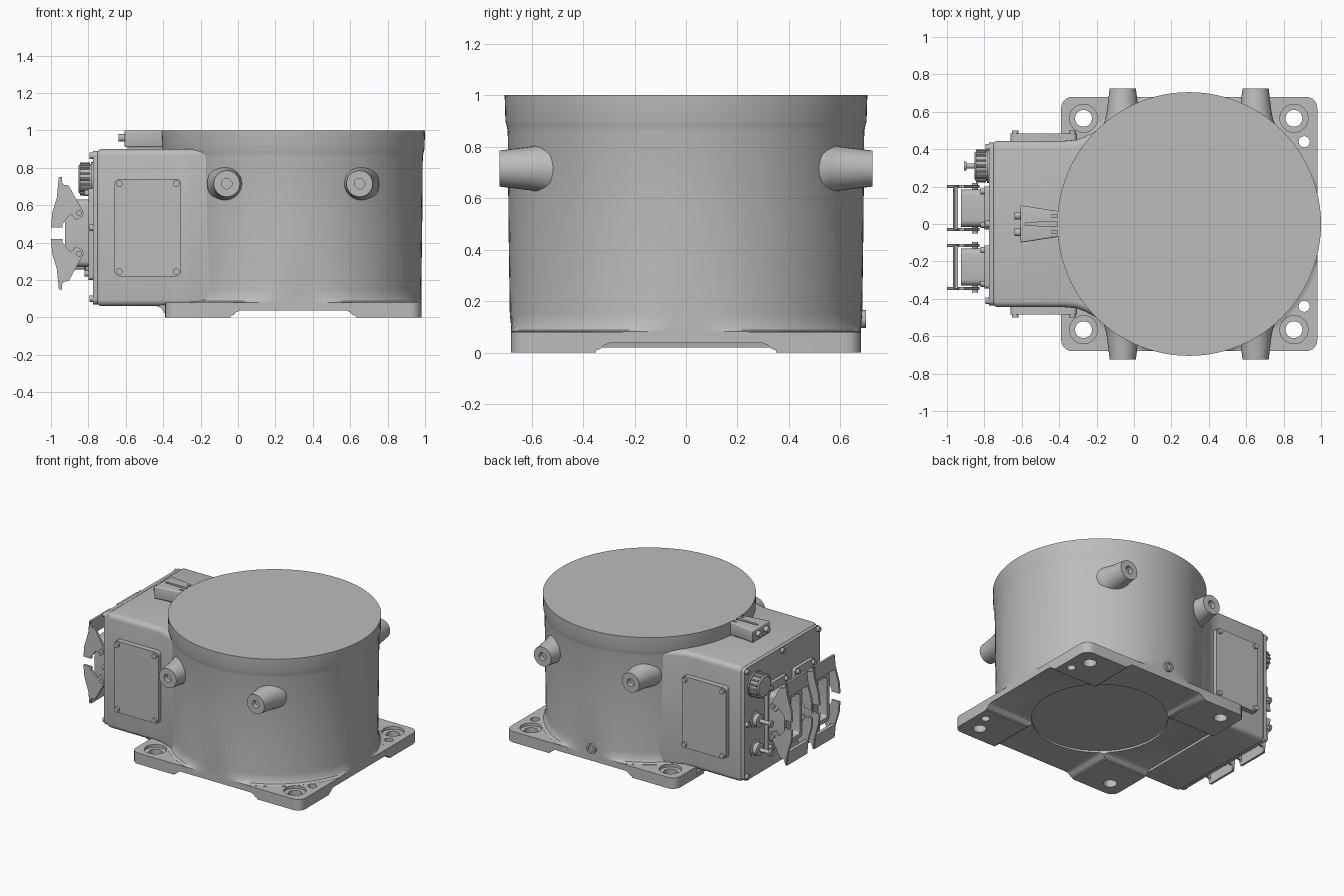
import bpy, bmesh, math
from mathutils import Vector, Matrix

cube = bpy.data.objects.get("Cube")
if cube:
    bpy.data.objects.remove(cube)

grey = bpy.data.materials.new("Machine grey")
grey.use_nodes = True
grey.diffuse_color = (0.5, 0.5, 0.5, 1)
grey.node_tree.nodes["Principled BSDF"].inputs["Base Color"].default_value = (0.5, 0.5, 0.5, 1)


def finish(name, bm, bevel=0, cutters=(), segments=3):
    """Turn a bmesh into an object, bevel it, cut it and shade it."""
    bmesh.ops.recalc_face_normals(bm, faces=bm.faces)
    mesh = bpy.data.meshes.new(name)
    bm.to_mesh(mesh)
    bm.free()
    mesh.materials.append(grey)
    obj = bpy.data.objects.new(name, mesh)
    bpy.context.collection.objects.link(obj)
    bpy.ops.object.select_all(action='DESELECT')
    obj.select_set(True)
    bpy.context.view_layer.objects.active = obj
    if bevel:
        mod = obj.modifiers.new("Bevel", 'BEVEL')
        mod.width, mod.segments = bevel, segments
        mod.limit_method, mod.angle_limit = 'ANGLE', math.radians(50)
        bpy.ops.object.modifier_apply(modifier=mod.name)
    for cutter in cutters:
        mod = obj.modifiers.new("Cut", 'BOOLEAN')
        mod.operation, mod.solver, mod.object = 'DIFFERENCE', 'EXACT', cutter
        bpy.ops.object.modifier_apply(modifier=mod.name)
        bpy.data.objects.remove(cutter)
    bpy.ops.object.shade_smooth_by_angle(angle=math.radians(32))
    return obj


def prism(name, outline, axis, lo, hi, **kw):
    """Extrude a closed outline along x, y or z."""
    place = {'x': lambda a, b, h: (h, a, b),
             'y': lambda a, b, h: (a, h, b),
             'z': lambda a, b, h: (a, b, h)}[axis]
    bm = bmesh.new()
    low = [bm.verts.new(place(a, b, lo)) for a, b in outline]
    high = [bm.verts.new(place(a, b, hi)) for a, b in outline]
    bm.faces.new(low)
    bm.faces.new(high)
    for i in range(len(low)):
        j = (i + 1) % len(low)
        bm.faces.new((low[i], low[j], high[j], high[i]))
    return finish(name, bm, **kw)


def rounded(a0, a1, b0, b1, r, n=5):
    """Outline of a rectangle with round corners."""
    points = []
    for k, (a, b) in enumerate([(a1 - r, b1 - r), (a0 + r, b1 - r),
                                (a0 + r, b0 + r), (a1 - r, b0 + r)]):
        for i in range(n + 1):
            t = (k + i / n) * math.pi / 2
            points.append((a + r * math.cos(t), b + r * math.sin(t)))
    return points


def lathe(name, profile, origin, direction=(0, 0, 1), sides=24, limit=None):
    """Spin (radius, height) pairs around an axis."""
    bm = bmesh.new()
    turn = Vector(direction).to_track_quat('Z', 'Y').to_matrix().to_4x4()
    frame = Matrix.Translation(origin) @ turn
    rings = []
    for r, h in profile:
        ring = []
        for i in range(sides if r else 1):
            t = 2 * math.pi * i / sides
            p = frame @ Vector((r * math.cos(t), r * math.sin(t), h))
            ring.append(bm.verts.new(limit(p) if limit else p))
        rings.append(ring)
    for p, q in zip(rings, rings[1:]):
        for i in range(sides):
            j = (i + 1) % sides
            loop = [p[i % len(p)], p[j % len(p)], q[j % len(q)], q[i % len(q)]]
            bm.faces.new(list(dict.fromkeys(loop)))
    return finish(name, bm)


def rod(name, r, length, origin, direction=(0, 0, 1), sides=16):
    return lathe(name, [(0, 0), (r, 0), (r, length), (0, length)], origin, direction, sides)


CX = 0.295          # drum axis
X0, X1, Y1 = -0.39, 0.98, 0.68   # base plate limits
LEFT = (-1, 0, 0)

# Base plate on four feet, with mounting holes and a round recess underneath
arch = [(0, -.02), (0, .008), (.018, .014), (.03, .028), (.05, .036)]


def gap(a0, a1):
    return [(a0 + a, z) for a, z in arch] + [(a1 - a, z) for a, z in reversed(arch)]


cuts = [prism("gap_cutter", gap(-.04, .63), 'y', -1, 1),
        prism("gap_cutter", gap(-.35, .35), 'x', -1, 1.2),
        rod("recess_cutter", .45, .1, (CX, 0, -.05), sides=64)]
for s in (-1, 1):
    for x in (-.27, .855):
        cuts.append(lathe("bolt_hole_cutter", [(0, -.1), (.045, -.1), (.045, .06),
                    (.075, .06), (.075, .2), (0, .2)], (x, s * .565, 0), sides=32))
    cuts.append(rod("pin_hole_cutter", .03, .4, (.91, s * .44, -.1)))
prism("base_plate", rounded(X0, X1, -Y1, Y1, .06), 'z', 0, .08, cutters=cuts)


# Drum, flaring into the plate at the bottom and into a rim at the top
def inside_plate(p):
    if p.z > .15:
        return p
    return Vector((min(max(p.x, X0), X1), min(max(p.y, -Y1), Y1), p.z))


lathe("drum", [(0, .055), (.72, .055), (.722, .081), (.70, .088), (.69, .105), (.685, .15),
               (.69, .5), (.693, .86), (.698, .885), (.702, .9), (.705, 1), (0, 1)],
      (CX, 0, 0), sides=96, limit=inside_plate)

# Terminal box blending into the drum
half = [(-.76, .445), (-.37, .445), (-.31, .45), (-.26, .468), (-.2, .5), (-.1, .54)]
prism("terminal_box", half + [(x, -y) for x, y in reversed(half)], 'z', .06, .9,
      bevel=.035, segments=4)
prism("box_foot_fillet", [(-.44, .062), (-.41, .05), (-.39, .02), (-.38, .07)], 'y', -.43, .43)
prism("end_panel", rounded(-.435, .435, .07, .89, .03), 'x', -.775, -.75)

# Panel screws
for y in (-.41, 0, .41):
    for z in (.1, .48, .865):
        if y or z != .48:
            rod("panel_screw", .018, .035, (-.76, y, z), LEFT, 12)

# Side covers with screws, and bosses with blind holes
boss = [(0, .4), (.105, .4), (.105, .53), (.093, .56), (.084, .61), (.07, .725),
        (.028, .725), (.028, .69), (0, .69)]
for s in (-1, 1):
    out = (0, s, 0)
    prism("side_cover", rounded(-.66, -.305, .22, .74, .025), 'y', s * .43, s * .483)
    for x in (-.635, -.33):
        for z in (.245, .715):
            rod("cover_screw", .018, .04, (x, s * .46, z), out, 12)
    for x in (-.06, .65):
        lathe("boss", boss, (x, 0, .715), out, 32)

# Drain plug at the back
lathe("drain_plug", [(0, 0), (.035, 0), (.035, .1), (.022, .1), (.022, .085), (0, .085)],
      (.28, .60, .13), (0, 1, 0))

# Slotted wedge bracket on top of the box
slots = [prism("slot_cutter", [(-.58, -.008), (-.3, -.014), (-.3, .014), (-.58, .008)],
               'z', .96, 1.1)]
for s in (-1, 1):
    slots.append(prism("notch_cutter", [(-.44, s * .05), (-.36, s * .05),
                                        (-.36, s * .035), (-.44, s * .035)], 'z', .93, 1.1))
prism("top_bracket", [(-.608, -.1), (-.4, -.068), (-.4, .068), (-.608, .1)],
      'z', .91, .999, bevel=.008, cutters=slots)
prism("bracket_foot", rounded(-.59, -.4, -.065, .065, .01), 'z', .88, .92)
for y in (-.045, .045):
    rod("bracket_bolt", .02, .04, (-.598, y, .96), LEFT, 12)

# Round sockets in a column on the end panel
lathe("large_socket", [(0, 0), (.09, 0), (.09, .02), (.08, .02), (.08, .08),
                       (.07, .088), (0, .088)], (-.765, .31, .74), LEFT, 32)
for i in range(16):
    t = i * math.pi / 8
    rod("grip_rib", .008, .055, (-.79, .31 + .08 * math.cos(t), .74 + .08 * math.sin(t)), LEFT, 8)
for z in (.48, .27):
    lathe("small_socket", [(0, 0), (.06, 0), (.06, .015), (.045, .02), (.045, .05),
                           (.014, .055), (.014, .13), (.024, .13), (.024, .145), (0, .145)],
          (-.765, .31, z), LEFT)

# Two rectangular connectors, each with an upper and a lower locking lever
MID = .45
lever = [(-.95, .3), (-.935, .26), (-.905, .255), (-.875, .2), (-.825, .11), (-.83, .09),
         (-.868, .07), (-.89, .1), (-.905, .09), (-.938, .05), (-.938, .03), (-1, .03),
         (-.993, .11), (-.96, .22)]
for cy in (.085, -.23):
    prism("connector_flange", rounded(cy - .115, cy + .115, .2, .69, .02), 'x', -.8, -.765)
    hollow = prism("cavity_cutter", rounded(cy - .075, cy + .075, MID - .15, MID + .15, .02),
                   'x', -1, -.83)
    prism("connector_housing", rounded(cy - .1, cy + .1, MID - .18, MID + .18, .035),
          'x', -.925, -.77, cutters=[hollow])
    prism("contact_block", rounded(cy - .05, cy + .05, MID - .12, MID + .12, .01),
          'x', -.87, -.8)
    for s in (-1, 1):
        for y in (cy - .09, cy + .09):
            rod("flange_screw", .016, .03, (-.79, y, MID + s * .215), LEFT, 12)
        for side in (-1, 1):
            y = cy + side * .115
            prism("locking_lever", [(x, MID + s * z) for x, z in lever],
                  'y', y - .008, y + .008)
            rod("lever_pivot", .016, .045, (-.85, cy + side * .09, MID + s * .11),
                (0, side, 0), 12)
        prism("lever_bridge", [(-.958, MID + s * .3), (-.942, MID + s * .3),
                               (-.942, MID + s * .2), (-.968, MID + s * .2)],
              'y', cy - .115, cy + .115)
